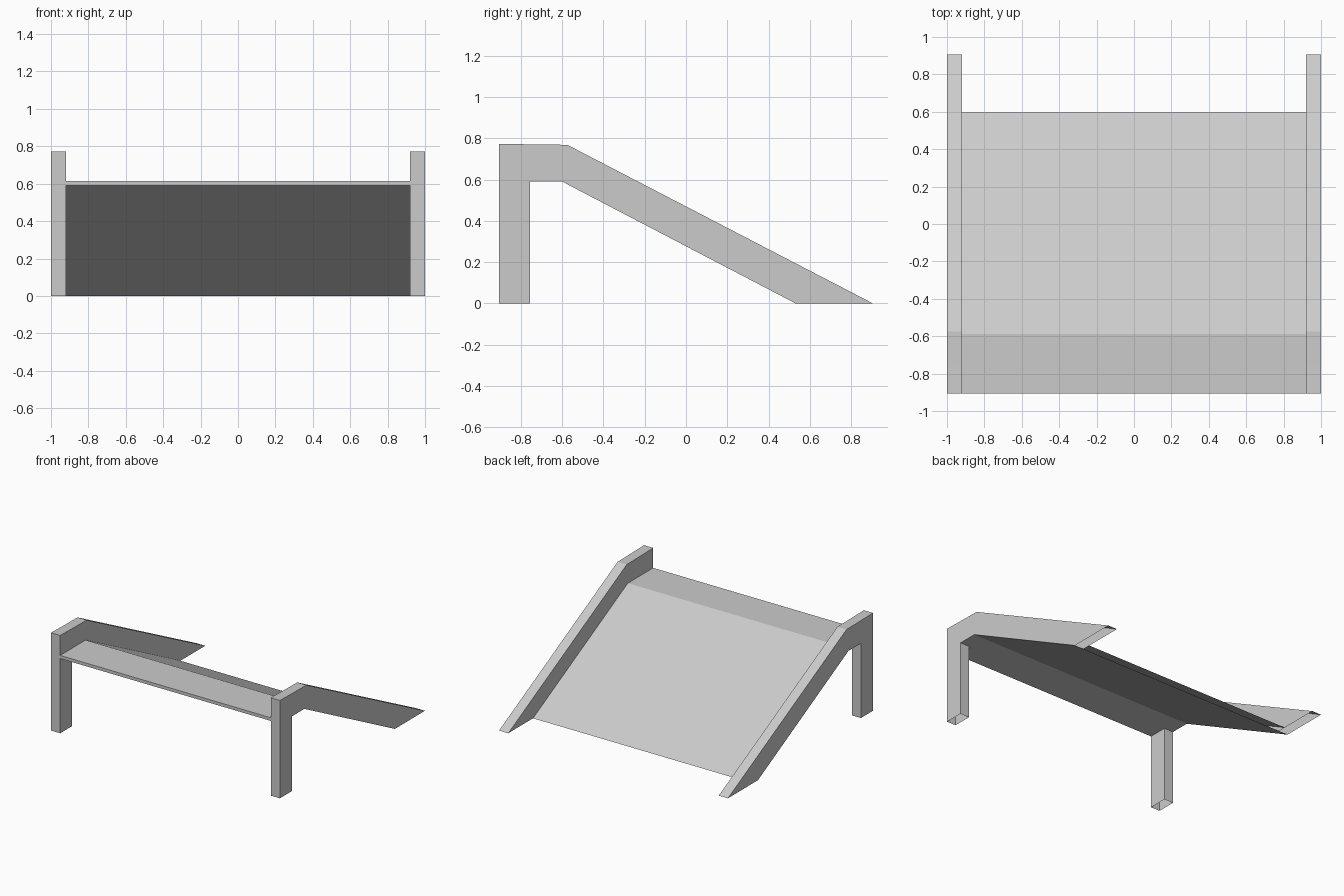
import bpy, bmesh

if "Cube" in bpy.data.objects:
    bpy.data.objects.remove(bpy.data.objects["Cube"])

grey = bpy.data.materials.new("plain_grey")
grey.diffuse_color = (0.6, 0.6, 0.6, 1)
grey.use_nodes = True
grey.node_tree.nodes["Principled BSDF"].inputs["Base Color"].default_value = grey.diffuse_color


def extrude_profile(name, profile, x0, x1):
    """Extrude a (y, z) outline along x, leaving the ground faces open."""
    bm = bmesh.new()
    face = bm.faces.new([bm.verts.new((x0, y, z)) for y, z in profile])
    ext = bmesh.ops.extrude_face_region(bm, geom=[face], use_keep_orig=True)
    moved = [v for v in ext["geom"] if isinstance(v, bmesh.types.BMVert)]
    bmesh.ops.translate(bm, verts=moved, vec=(x1 - x0, 0, 0))
    bmesh.ops.recalc_face_normals(bm, faces=bm.faces)
    ground = [f for f in bm.faces if all(v.co.z < 0.001 for v in f.verts)]
    bmesh.ops.delete(bm, geom=ground, context="FACES_ONLY")
    mesh = bpy.data.meshes.new(name)
    bm.to_mesh(mesh)
    bm.free()
    mesh.materials.append(grey)
    obj = bpy.data.objects.new(name, mesh)
    bpy.context.collection.objects.link(obj)
    return obj


# Side frames: front leg, short level rail and sloping rail in one outline
frame = [(-0.905, 0), (-0.755, 0), (-0.755, 0.59), (-0.60, 0.59),
         (0.53, 0), (0.905, 0), (-0.575, 0.768), (-0.745, 0.77),
         (-0.905, 0.773)]
extrude_profile("left_side_frame", frame, -1.0, -0.92)
extrude_profile("right_side_frame", frame, 0.92, 1.0)

# Thin deck: level landing at the front, ramp down to the ground at the back
deck = [(-0.905, 0.59), (-0.60, 0.59), (0.53, 0), (0.595, 0),
        (-0.588, 0.615), (-0.905, 0.615)]
extrude_profile("ramp_deck", deck, -0.92, 0.92)
